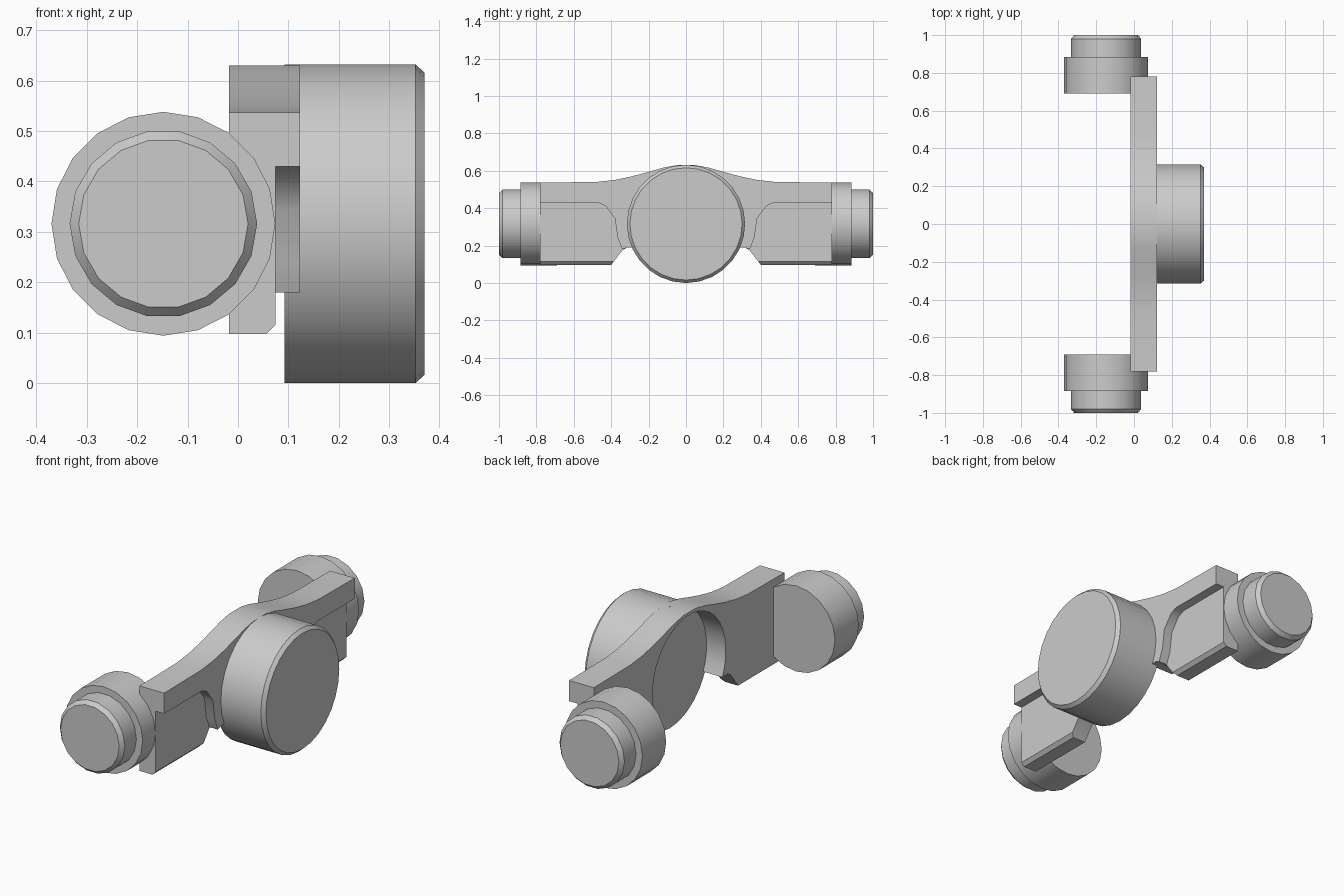
import bpy, bmesh
from math import sin, cos, pi, radians
from mathutils import Vector

cube = bpy.data.objects.get("Cube")
if cube:
    bpy.data.objects.remove(cube)

# Single plain grey material
GREY = (0.6, 0.6, 0.6, 1)
mat = bpy.data.materials.new("light grey")
mat.use_nodes = True
mat.diffuse_color = GREY
mat.node_tree.nodes["Principled BSDF"].inputs["Base Color"].default_value = GREY

MID_Z = 0.316


def finish(name, bm):
    bmesh.ops.recalc_face_normals(bm, faces=bm.faces)
    mesh = bpy.data.meshes.new(name)
    bm.to_mesh(mesh)
    bm.free()
    obj = bpy.data.objects.new(name, mesh)
    bpy.context.collection.objects.link(obj)
    mesh.materials.append(mat)
    bpy.ops.object.select_all(action='DESELECT')
    obj.select_set(True)
    bpy.context.view_layer.objects.active = obj
    bpy.ops.object.shade_smooth_by_angle(angle=radians(30))
    return obj


def turned(name, profile, sides, place):
    """Closed turned solid from (distance along axis, radius) pairs."""
    bm = bmesh.new()
    rings = []
    for d, r in profile:
        rings.append([bm.verts.new(place(d, r * cos(2 * pi * i / sides), r * sin(2 * pi * i / sides)))
                      for i in range(sides)])
    for a, b in zip(rings, rings[1:]):
        for i in range(sides):
            j = (i + 1) % sides
            bm.faces.new((a[i], a[j], b[j], b[i]))
    bm.faces.new(rings[0])
    bm.faces.new(rings[-1])
    return finish(name, bm)


def plate(name, half, x0, x1, chamfer=0):
    """Side outline mirrored across y = 0 and extruded along x."""
    outline = half + [(-y, z) for y, z in reversed(half)]
    bm = bmesh.new()
    face = bm.faces.new([bm.verts.new((x0, y, z)) for y, z in outline])
    ext = bmesh.ops.extrude_face_region(bm, geom=[face])
    moved = [v for v in ext["geom"] if isinstance(v, bmesh.types.BMVert)]
    bmesh.ops.translate(bm, verts=moved, vec=(x1 - x0, 0, 0))
    if chamfer:
        low = [e for e in bm.edges if all(v.co.x > x1 - 0.001 and v.co.z < 0.11 for v in e.verts)]
        bmesh.ops.bevel(bm, geom=low, offset=chamfer, segments=1, affect='EDGES')
    return finish(name, bm)


# Arched plate: shared upper edge and round recess behind the hub
top = [(0.05, 0.63), (0.12, 0.617), (0.2, 0.594), (0.29, 0.57),
       (0.38, 0.551), (0.48, 0.54), (0.78, 0.537)]
arch = [(0.3 * cos(radians(a)), MID_Z + 0.3 * sin(radians(a))) for a in range(-25, 86, 10)]

panel_bottom = [(0.78, 0.097), (0.4, 0.097), (0.34, 0.175), (0.315, 0.19)]
plate("arm_panel", top + panel_bottom + arch, -0.018, 0.074, 0.018)

flange_bottom = [(0.78, 0.43), (0.47, 0.43), (0.43, 0.412), (0.38, 0.345),
                 (0.365, 0.24), (0.34, 0.18), (0.315, 0.19)]
plate("upper_flange", top + flange_bottom + arch, -0.018, 0.123)

# Central hub, turned along x
turned("hub", [(0.092, 0.316), (0.352, 0.316), (0.37, 0.3)], 28,
       lambda d, u, v: Vector((d, u, MID_Z + v)))

# Lug and stepped boss at each end, turned along y
for side, label in ((-1, "front"), (1, "back")):
    def along_y(d, u, v, s=side):
        return Vector((-0.148 + u, s * d, MID_Z + v))
    turned(label + "_lug", [(0.69, 0.222), (0.885, 0.222)], 20, along_y)
    turned(label + "_boss", [(0.87, 0.186), (0.98, 0.186), (1.0, 0.168)], 18, along_y)
